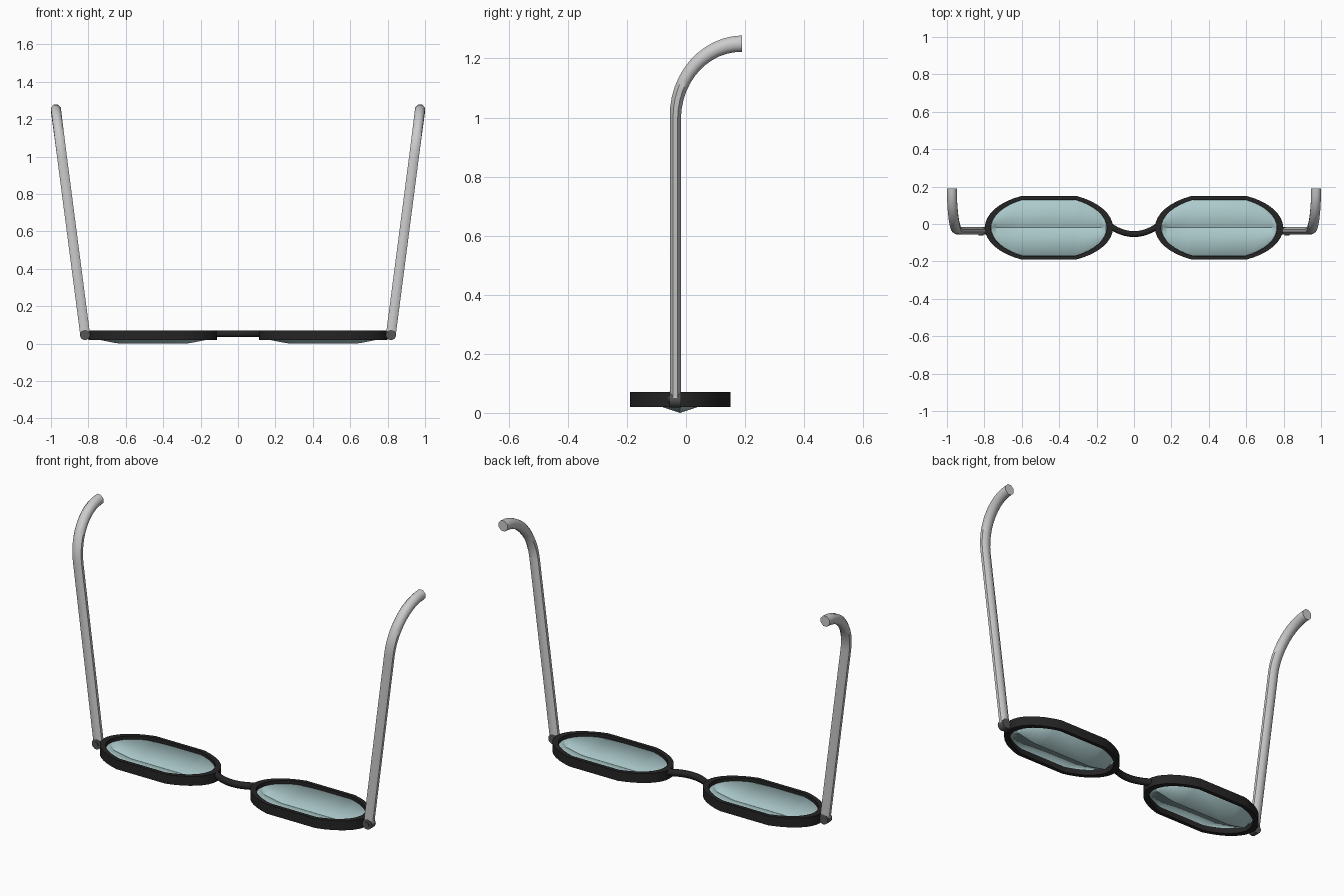
import bpy, bmesh
from math import sin, cos, asin, pi, radians
from mathutils import Vector

if "Cube" in bpy.data.objects:
    bpy.data.objects.remove(bpy.data.objects["Cube"])

YC, CX = -0.02, 0.455      # rim centre
SEG = 8                    # steps per quarter of each rounded end


def material(name, rgb):
    m = bpy.data.materials.new(name)
    m.diffuse_color = (*rgb, 1)
    m.use_nodes = True
    m.node_tree.nodes["Principled BSDF"].inputs["Base Color"].default_value = m.diffuse_color
    return m


BLACK = material("black_plastic", (0.018, 0.018, 0.018))
GLASS = material("tinted_glass", (0.42, 0.6, 0.61))
DARK = material("dark_metal", (0.09, 0.09, 0.09))


def finish(name, bm, mat=None, angle=35, recalc=True):
    if recalc:
        bmesh.ops.recalc_face_normals(bm, faces=bm.faces)
    me = bpy.data.meshes.new(name)
    bm.to_mesh(me)
    bm.free()
    ob = bpy.data.objects.new(name, me)
    bpy.context.collection.objects.link(ob)
    if mat:
        me.materials.append(mat)
    bpy.ops.object.select_all(action='DESELECT')
    ob.select_set(True)
    bpy.context.view_layer.objects.active = ob
    bpy.ops.object.shade_smooth_by_angle(angle=radians(angle))
    return ob


def skin(bm, loops, closed=False):
    """Join a row of equal closed loops; cap the ends unless the row is closed."""
    rows = [[bm.verts.new(p) for p in l] for l in loops]
    n = len(rows[0])
    pairs = list(zip(rows, rows[1:])) + ([(rows[-1], rows[0])] if closed else [])
    for a, b in pairs:
        for i in range(n):
            j = (i + 1) % n
            bm.faces.new((a[i], a[j], b[j], b[i]))
    if not closed:
        bm.faces.new(rows[0])
        bm.faces.new(rows[-1])


def end_points(a, b, h):
    """Quarter of an ellipse cut flat at height h, from the tip to the flat."""
    tc = asin(h / b)
    return [(a * cos(tc * i / SEG), b * sin(tc * i / SEG)) for i in range(SEG + 1)]


def outline(a, b, h):
    q = end_points(a, b, h)
    right = [(x, -y) for x, y in q[:0:-1]] + q
    return right + [(-x, -y) for x, y in right]


OUTER, INNER = (0.343, 0.188, 0.17), (0.31, 0.168, 0.15)


def rim(side, label):
    bm = bmesh.new()
    loops = [[(side * CX + x, YC + y, z) for x, y in outline(*o)]
             for o, z in ((OUTER, 0.02), (OUTER, 0.071), (INNER, 0.071), (INNER, 0.02))]
    skin(bm, loops, closed=True)
    finish(label + "_rim", bm, BLACK, 30)


def ridge_z(x):
    x = abs(x)
    if x < 0.185:
        return 0.0
    if x < 0.285:
        return 0.02 * (x - 0.185) / 0.1
    return 0.02 + 0.03 * (x - 0.285) / 0.025


def lens(side, label):
    # shallow ridged shell bulging forward out of the rim
    bm = bmesh.new()
    q = end_points(*INNER)
    cols = [(-x, y) for x, y in q] + q[::-1]
    rows = [[bm.verts.new((side * CX + x, YC + y * k, 0.05 if k else ridge_z(x)))
             for k in (-1, 0, 1)] for x, y in cols]
    for a, b in zip(rows, rows[1:]):
        for k in (0, 1):
            bm.faces.new((a[k], b[k], b[k + 1], a[k + 1]))
    bmesh.ops.remove_doubles(bm, verts=bm.verts, dist=1e-5)
    ob = finish(label + "_lens", bm, GLASS, 15, recalc=False)
    mod = ob.modifiers.new("thickness", 'SOLIDIFY')
    mod.thickness, mod.offset = 0.004, 1


def temple(side, label):
    # slanted arm with a curved ear hook
    path = [(-0.036, 0.045, 0.019, 0.0), (-0.036, 1.0, 0.019, 0.0)]
    for i in range(1, 13):
        t = pi / 2 * i / 12
        path.append((0.19 - 0.226 * cos(t), 1.0 + 0.25 * sin(t), 0.019 + 0.009 * i / 12, t))
    prof = [(cos(pi / 8 + i * pi / 4) * 1.08, sin(pi / 8 + i * pi / 4) * 1.08) for i in range(8)]
    loops = []
    for y, z, r, t in path:
        x = 0.817 + (z - 0.045) * 0.13
        loops.append([(side * (x + 0.0265 * u), y - cos(t) * r * v, z + sin(t) * r * v)
                      for u, v in prof])
    bm = bmesh.new()
    skin(bm, loops)
    finish(label + "_temple", bm, None, 50)


def hinge(side, label):
    # barrel across the temple foot with a small pin
    bm = bmesh.new()
    rings = ((0.013, -0.061), (0.013, -0.056), (0.027, -0.056), (0.027, -0.017))
    skin(bm, [[(side * 0.818 + r * cos(i * pi / 8), y, 0.046 + r * sin(i * pi / 8))
               for i in range(16)] for r, y in rings])
    finish(label + "_hinge", bm, DARK, 40)


def bridge():
    bm = bmesh.new()
    loops = []
    for i in range(17):
        u = -1 + i / 8
        c = Vector((0.125 * u, -0.054 + 0.042 * u * u, 0.053))
        n = Vector((-0.084 * u, 0.125, 0)).normalized()
        loops.append([c + n * 0.017 * cos(pi / 8 + k * pi / 4)
                      + Vector((0, 0, 0.019 * sin(pi / 8 + k * pi / 4))) for k in range(8)])
    skin(bm, loops)
    finish("nose_bridge", bm, BLACK, 50)


for side, label in ((-1, "left"), (1, "right")):
    for part in (rim, lens, temple, hinge):
        part(side, label)
bridge()
